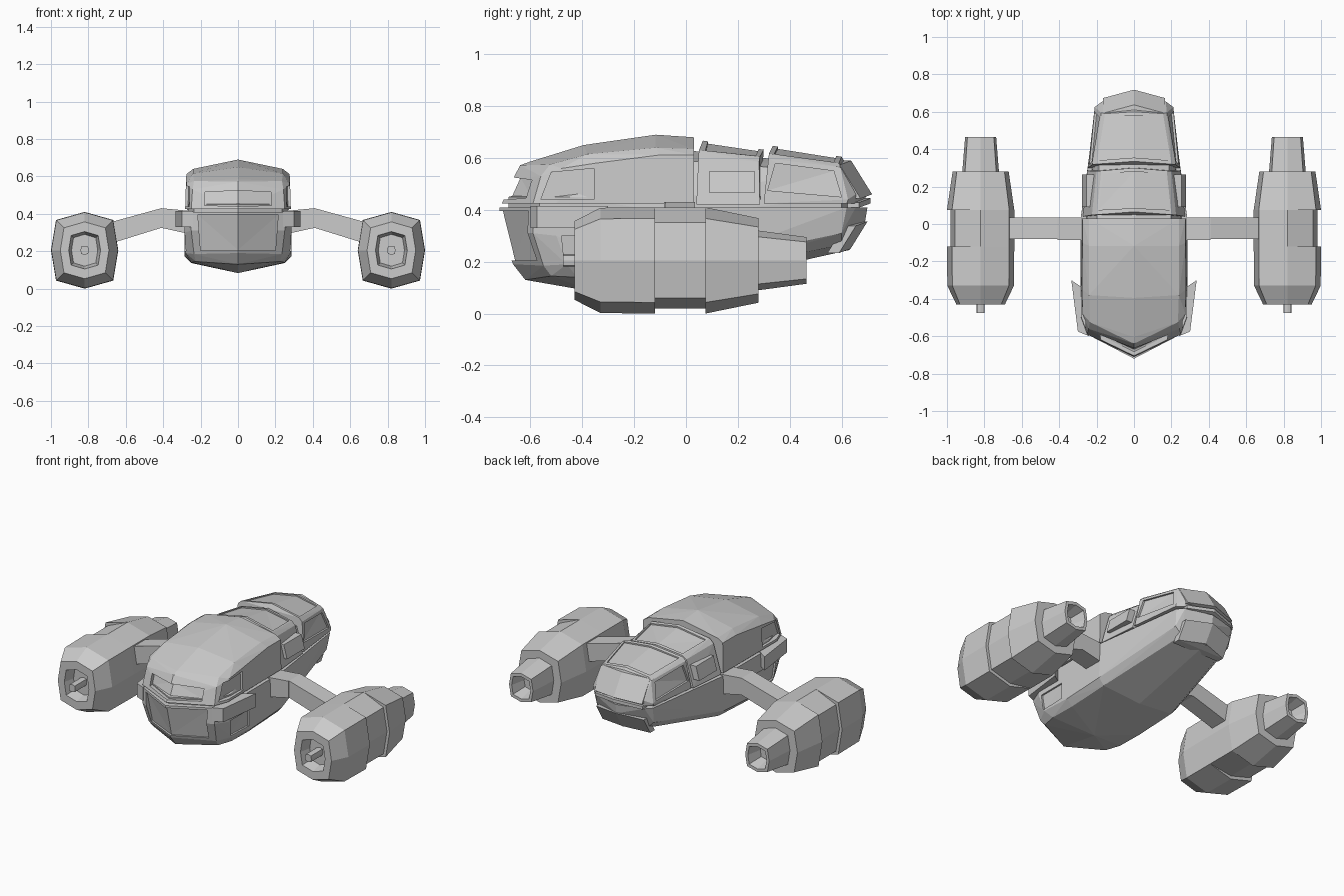
import bpy, bmesh
from mathutils import Vector
from mathutils.bvhtree import BVHTree

if "Cube" in bpy.data.objects:
    bpy.data.objects.remove(bpy.data.objects["Cube"])


def finish(name, bm):
    bmesh.ops.recalc_face_normals(bm, faces=bm.faces)
    me = bpy.data.meshes.new(name)
    bm.to_mesh(me)
    bm.free()
    ob = bpy.data.objects.new(name, me)
    bpy.context.collection.objects.link(ob)
    return ob


def solid(name, pts, mirror=False):
    """Faceted convex block around the points."""
    bm = bmesh.new()
    allp = [Vector(p) for p in pts]
    if mirror:
        allp += [Vector((-p[0], p[1], p[2])) for p in pts if p[0] > 0]
    for p in allp:
        bm.verts.new(p)
    bmesh.ops.convex_hull(bm, input=bm.verts[:])
    bmesh.ops.delete(bm, geom=[v for v in bm.verts if not v.link_faces], context='VERTS')
    bmesh.ops.dissolve_limit(bm, angle_limit=0.03, verts=bm.verts[:], edges=bm.edges[:])
    return finish(name, bm)


def pair(name, pts):
    for side, s in (("right", 1), ("left", -1)):
        solid(f"{name}_{side}", [(s * x, y, z) for x, y, z in pts])


def recess(ob, quad, d, depth=0.012):
    """Sink a panel into both sides; quad is cast onto the surface along d."""
    bm = bmesh.new()
    bm.from_mesh(ob.data)
    tree = BVHTree.FromBMesh(bm)
    bm.free()
    for s in (1, -1):
        dd = Vector((s * d[0], d[1], d[2])).normalized()
        pts = []
        for x, y, z in quad:
            start = Vector((s * x, y, z))
            hit = tree.ray_cast(start - dd, dd)[0] or tree.find_nearest(start)[0]
            pts += [hit + dd * depth, hit - dd * 0.08]
        cut = solid("cutter", pts)
        mod = ob.modifiers.new("cut", 'BOOLEAN')
        mod.object, mod.operation, mod.solver = cut, 'DIFFERENCE', 'EXACT'
        bpy.context.view_layer.objects.active = ob
        bpy.ops.object.modifier_apply(modifier=mod.name)
        bpy.data.objects.remove(cut)


def side(pts):
    return [(0.3, y, z) for y, z in pts]


def front(pts, y=-0.6):
    return [(x, y, z) for x, z in pts]


# Forward upper hull with windscreen and side windows
upper = solid("forward_upper_hull", [
    (0, -.71, .425), (0, -.667, .52), (0, -.64, .572), (0, -.605, .585), (0, -.395, .65),
    (0, -.117, .69), (0, .03, .68),
    (.25, -.59, .425), (.243, -.56, .53), (.235, -.525, .575),
    (.283, -.5, .425), (.275, -.48, .56), (.283, -.35, .425), (.278, -.35, .58),
    (.24, -.38, .615), (.24, -.117, .64), (.24, .03, .635),
    (.276, -.1, .612), (.276, .03, .612), (.28, .03, .425)], True)
recess(upper, front([(-.002, .44), (.18, .445), (.18, .515), (-.002, .525)]), (0, 1, 0), .025)
recess(upper, side([(-.56, .44), (-.355, .44), (-.355, .56), (-.52, .545)]), (-1, 0, 0), .015)

# Lower hull running the full length, with chin and flank panels
lower = solid("lower_hull", [
    (0, -.72, .41), (0, -.72, .32), (0, -.667, .19), (0, -.62, .13), (0, -.35, .083),
    (0, .05, .115), (0, .63, .245), (0, .69, .35), (0, .70, .41),
    (.25, -.59, .41), (.25, -.59, .31), (.235, -.55, .185), (.225, -.52, .145),
    (.285, -.5, .41), (.285, -.5, .3), (.28, -.46, .19), (.25, -.42, .14),
    (.287, -.25, .175), (.25, -.25, .137), (.285, .03, .19), (.25, .03, .15), (.283, .04, .41),
    (.205, .62, .41), (.17, .655, .41), (.195, .6, .31), (.15, .6, .265)], True)
recess(lower, front([(-.002, .205), (.2, .205), (.215, .395), (-.002, .395)]), (0, 1, 0), .012)
recess(lower, side([(-.47, .2), (-.3, .2), (-.3, .3), (-.48, .3)]), (-1, 0, 0), .01)

# Narrow core showing in the gaps between hull sections
solid("inner_core", [
    (0, -.685, .38), (0, -.685, .45), (.235, -.565, .38), (.235, -.565, .45),
    (.265, -.45, .38), (.265, -.45, .45), (.262, .0, .38), (.255, .0, .45),
    (.185, .6, .38), (.185, .6, .45), (0, .67, .38), (0, .67, .45),
    (.2, .0, .59), (0, .0, .63), (.18, .5, .55), (0, .5, .58)], True)

# Middle cabin section
mid = solid("middle_cabin", [
    (0, .065, .667), (.20, .05, .63), (.225, .048, .605), (.273, .04, .42),
    (0, .3, .632), (.175, .285, .605), (.20, .282, .585), (.25, .285, .42)], True)
recess(mid, [(-.002, .085, .7), (.19, .075, .7), (.165, .27, .7), (-.002, .28, .7)], (0, 0, -1), .008)

# Tail cabin section with roof panel and side windows
tail = solid("tail_cabin", [
    (0, .335, .647), (.2, .32, .617), (.222, .318, .598), (.247, .30, .425),
    (0, .6, .605), (.155, .59, .58), (.175, .595, .565), (.21, .625, .44), (.21, .62, .425),
    (0, .695, .46), (.17, .655, .46), (0, .69, .425), (.17, .65, .425)], True)
recess(tail, [(-.002, .355, .7), (.19, .34, .7), (.15, .57, .7), (-.002, .58, .7)], (0, 0, -1), .008)
recess(tail, side([(.315, .475), (.6, .45), (.57, .55), (.345, .58)]), (-1, 0, 0), .012)

# Raised slabs on the stern, above and below the waist
for name, (y1, z1), (y2, z2) in (("stern_upper_plate", (.637, .59), (.718, .46)),
                                 ("stern_middle_plate", (.712, .445), (.712, .425)),
                                 ("stern_lower_plate", (.70, .355), (.635, .25))):
    solid(name, [(x, y - k * x - t, z - .1 * x)
                 for y, z in ((y1, z1), (y2, z2))
                 for x, k in ((0, 0), (.165, .27)) for t in (0, .045)], True)

# Forward cheek fins that flare out towards the rear
pair("cheek_fin", [(x, y, z) for z in (.33, .415) for x, y in
                   ((.24, -.6), (.30, -.575), (.335, -.30), (.27, -.345), (.24, -.5))])

# Vent boxes on the flanks of the middle cabin
pair("flank_vent", [(x, y, z) for y in (.09, .265)
                    for x, z in ((.2, .55), (.255, .55), (.278, .465), (.2, .465))])

# Pylons: an inner shoulder and a drooping outer arm
pair("pylon_root", [(x, y, z) for y in (-.085, .035)
                    for x, z in ((.25, .415), (.41, .43), (.41, .325), (.25, .29))])
pair("pylon_arm", [(x, y, z) for y in (-.08, .035)
                   for x, z in ((.41, .43), (.41, .325), (.70, .235), (.70, .35))])

# Octagonal engine pods, lofted along y: (y, half width, half height, recessed)
SHAPE = [(1, 0), (.85, .79), (0, 1), (-.85, .79), (-1, 0), (-.85, -.79), (0, -1), (.85, -.79)]
ENGINE = [(-.36, .07, .085, 0), (-.43, .085, .10, 0), (-.43, .13, .152, 0), (-.33, .178, .203, 0),
          (-.12, .18, .205, 0), (-.12, .18, .205, 1), (.075, .18, .205, 1), (.075, .18, .205, 0),
          (.28, .15, .163, 0), (.28, .098, .115, 0), (.465, .083, .09, 0),
          (.465, .065, .07, 0), (.37, .045, .05, 0)]
SHAFT = [(-.475, .022, .024, 0), (-.35, .022, .024, 0)]


def loft(name, rings, s):
    bm = bmesh.new()
    loops = []
    for y, w, h, rec in rings:
        loop = []
        for u, v in SHAPE:
            f = .9 if rec and (u > 0 or v < -.9) else 1
            loop.append(bm.verts.new((s * (.82 + u * w * f), y, .205 + v * h * f)))
        loops.append(loop)
    for a, b in zip(loops, loops[1:]):
        for i in range(8):
            j = (i + 1) % 8
            bm.faces.new((a[i], a[j], b[j], b[i]))
    bm.faces.new(loops[0])
    bm.faces.new(loops[-1])
    bmesh.ops.remove_doubles(bm, verts=bm.verts[:], dist=1e-5)
    finish(name, bm)


for label, s in (("right", 1), ("left", -1)):
    loft("engine_pod_" + label, ENGINE, s)
    loft("engine_shaft_" + label, SHAFT, s)
